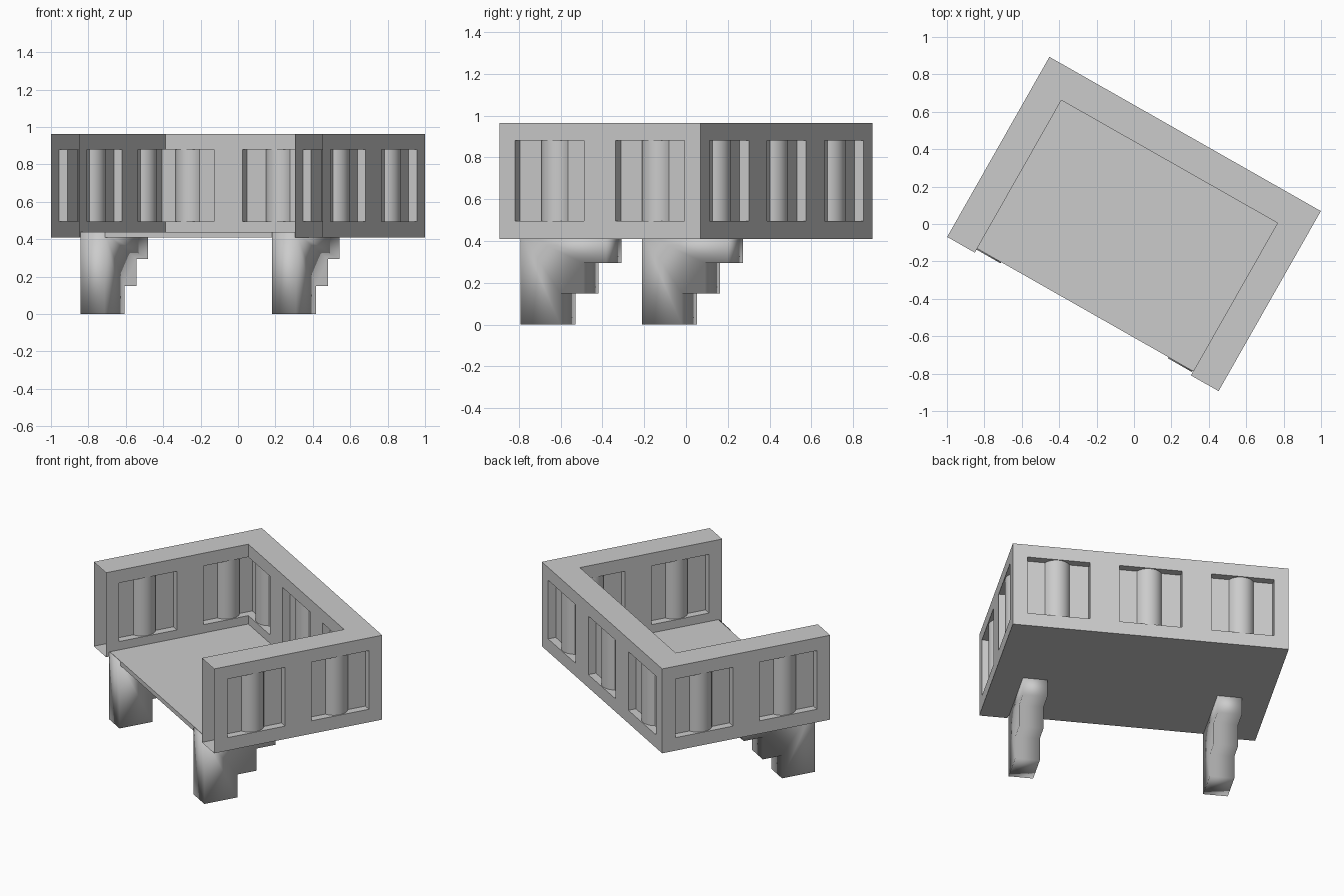
import bpy, bmesh
from math import radians, asin, sin, cos, sqrt
from mathutils import Vector

if "Cube" in bpy.data.objects:
    bpy.data.objects.remove(bpy.data.objects["Cube"])

W, D, T = 0.8345, 0.5535, 0.17          # half width, half depth, wall thickness
Z0, Z1 = 0.41, 0.964                    # wall bottom and top
WIN, WZ0, WZ1, DEEP = 0.19, 0.495, 0.88, 0.05
TURN = radians(-29.6)


def prism(bm, points, direction):
    """Closed prism from a polygon swept along a direction."""
    low = [bm.verts.new(p) for p in points]
    high = [bm.verts.new(Vector(p) + Vector(direction)) for p in points]
    n = len(low)
    faces = [bm.faces.new(low), bm.faces.new(high)]
    faces += [bm.faces.new((low[i], low[(i + 1) % n], high[(i + 1) % n], high[i]))
              for i in range(n)]
    bmesh.ops.recalc_face_normals(bm, faces=faces)


def make(name, bm):
    mesh = bpy.data.meshes.new(name)
    bm.to_mesh(mesh)
    bm.free()
    ob = bpy.data.objects.new(name, mesh)
    bpy.context.collection.objects.link(ob)
    return ob


def activate(ob):
    bpy.ops.object.select_all(action='DESELECT')
    ob.select_set(True)
    bpy.context.view_layer.objects.active = ob


def recess(bm, centre, along, inward, lo=-WIN, hi=WIN):
    """Window recess whose back panel carries a rounded pillar."""
    half, rise = 0.074, 0.045
    r = (half * half + rise * rise) / (2 * rise)
    a = asin(half / r)
    prof = [(lo, -0.02), (hi, -0.02), (hi, DEEP)]
    mid = DEEP - rise + r
    for i in range(13):
        t = a - 2 * a * i / 12
        prof.append((r * sin(t), mid - r * cos(t)))
    prof.append((lo, DEEP))
    c, u, v = Vector(centre), Vector(along), Vector(inward)
    prism(bm, [(*(c + u * t + v * d), WZ0) for t, d in prof], (0, 0, WZ1 - WZ0))


# U-shaped parapet
bm = bmesh.new()
outline = [(-W, -D), (-W, D), (W, D), (W, -D), (W - T, -D), (W - T, D - T),
           (T - W, D - T), (T - W, -D)]
prism(bm, [(x, y, Z0) for x, y in outline], (0, 0, Z1 - Z0))
parapet = make("parapet", bm)

# Window recesses on both sides of every wall
bm = bmesh.new()
for s in (-1, 1):
    for y in (-D / 2, D / 2):
        recess(bm, (s * W, y), (0, 1), (-s, 0))
        recess(bm, (s * (W - T), y), (0, 1), (s, 0), hi=min(WIN, D - T + DEEP - y))
for x in (-2 * W / 3, 0, 2 * W / 3):
    edge = W - T + 0.005
    recess(bm, (x, D), (1, 0), (0, -1))
    recess(bm, (x, D - T), (1, 0), (0, 1), max(-WIN, -edge - x), min(WIN, edge - x))
cutter = make("window_cutter", bm)
cutter.hide_render = True

activate(parapet)
mod = parapet.modifiers.new("windows", 'BOOLEAN')
mod.operation = 'DIFFERENCE'
mod.solver = 'EXACT'
mod.use_self = True
mod.object = cutter
bpy.ops.object.modifier_apply(modifier=mod.name)
bpy.data.objects.remove(cutter)

# The hollow walls are open at their front ends
bm = bmesh.new()
bm.from_mesh(parapet.data)
ends = [f for f in bm.faces if all(abs(v.co.y + D) < 1e-4 for v in f.verts)]
bmesh.ops.delete(bm, geom=ends, context='FACES')
bm.to_mesh(parapet.data)
bm.free()
activate(parapet)
bpy.ops.object.shade_smooth_by_angle(angle=radians(30))

# Floor slab
bm = bmesh.new()
x, y0, y1 = W - T, -0.528, D - T
prism(bm, [(-x, y0, Z0), (x, y0, Z0), (x, y1, Z0), (-x, y1, Z0)], (0, 0, 0.03))
floor = make("floor", bm)

# Stepped corbels below
parts = [parapet, floor]
steps = [(-0.535, 0), (-0.317, 0), (-0.317, 0.15), (-0.19, 0.15), (-0.19, 0.295),
         (-0.065, 0.295), (-0.065, 0.438), (-0.535, 0.438)]
for name, x in (("left_corbel", -0.665), ("right_corbel", 0.512)):
    bm = bmesh.new()
    prism(bm, [(x, y, z) for y, z in steps], (0.148, 0, 0))
    for f in bm.faces:
        f.smooth = True
    parts.append(make(name, bm))

for ob in parts:
    ob.rotation_euler.z = TURN
